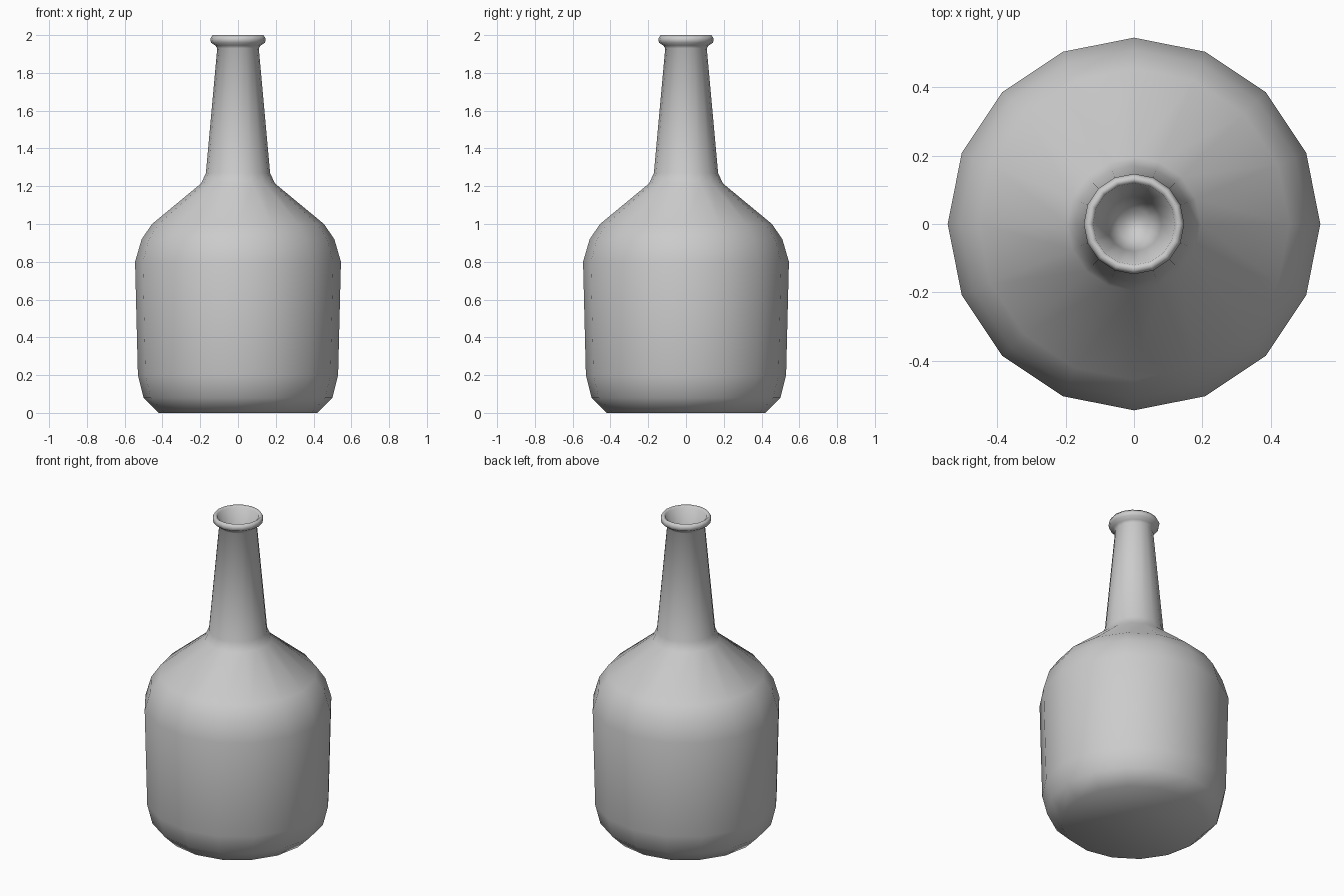
import bpy
import math

cube = bpy.data.objects.get("Cube")
if cube:
    bpy.data.objects.remove(cube, do_unlink=True)

SIDES = 16

glass = bpy.data.materials.new("pale_grey")
glass.use_nodes = True
GREY = (0.6, 0.6, 0.6, 1)
glass.diffuse_color = GREY
glass.node_tree.nodes["Principled BSDF"].inputs["Base Color"].default_value = GREY

# Outline as (radius, height): base, body, shoulder, neck, lip, then the inner throat
base = [(0.42, 0), (0.50, 0.08), (0.53, 0.2)]
shoulder = [(0.545, 0.8), (0.51, 0.92), (0.455, 1.0)]
neck = [(0.195, 1.215), (0.17, 1.27), (0.11, 1.93)]
lip = [(0.12, 1.945), (0.143, 1.96), (0.147, 1.98), (0.135, 2.0), (0.12, 1.99)]
throat = [(0.08, 1.8), (0.047, 1.6)]


def lathe(name, profile, material):
    """Spin an outline about z and close both ends."""
    verts, faces = [], []
    for r, z in profile:
        for i in range(SIDES):
            a = math.tau * i / SIDES
            verts.append((r * math.cos(a), r * math.sin(a), z))
    for k in range(len(profile) - 1):
        lo, hi = k * SIDES, (k + 1) * SIDES
        for i in range(SIDES):
            j = (i + 1) % SIDES
            faces.append((lo + i, lo + j, hi + j, hi + i))
    faces.append(tuple(reversed(range(SIDES))))
    faces.append(tuple(range(len(verts) - SIDES, len(verts))))
    mesh = bpy.data.meshes.new(name)
    mesh.from_pydata(verts, [], faces)
    mesh.materials.append(material)
    mesh.shade_smooth()
    obj = bpy.data.objects.new(name, mesh)
    bpy.context.collection.objects.link(obj)
    return obj


lathe("bottle", base + shoulder + neck + lip + throat, glass)
